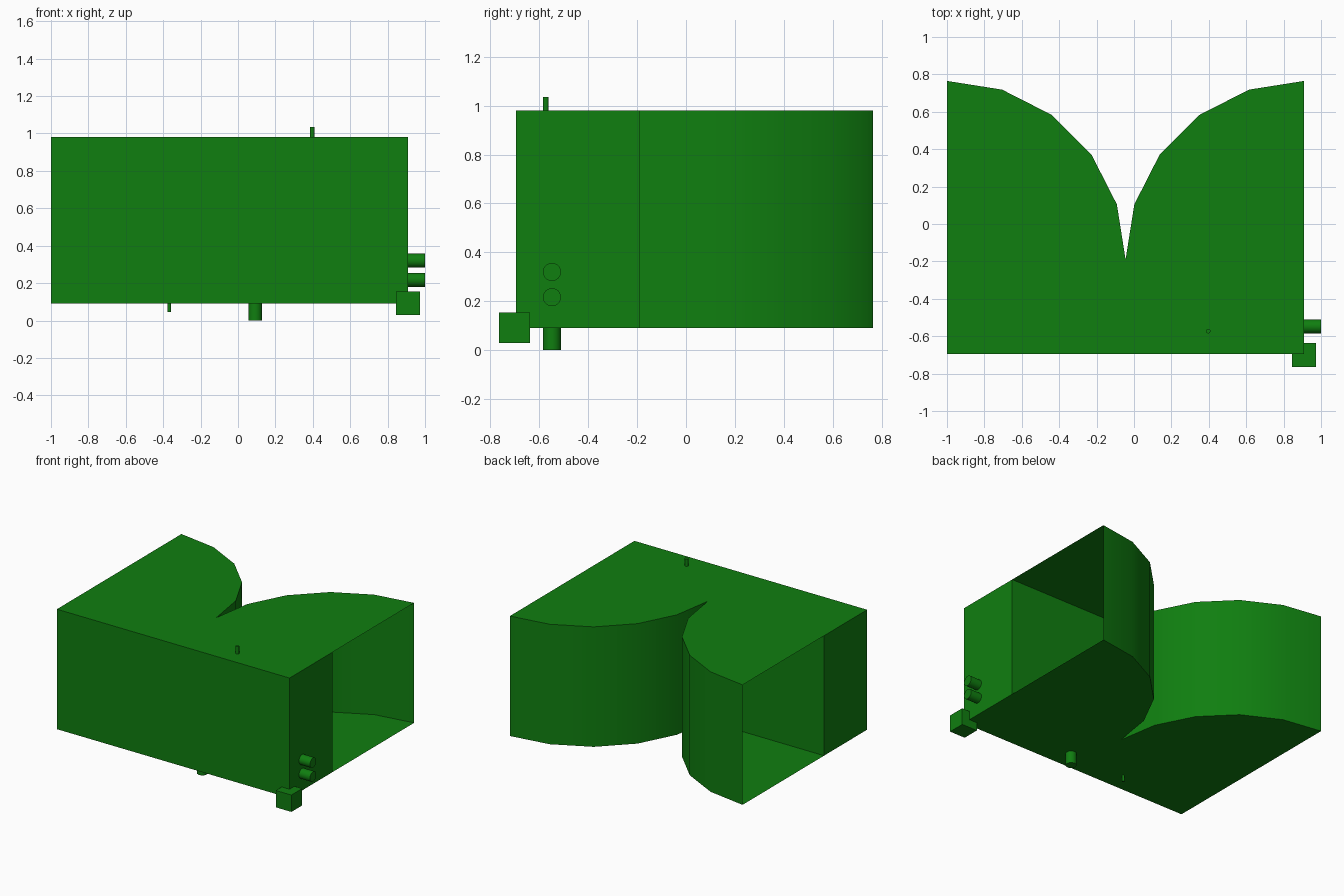
import bpy
import bmesh
from math import cos, sin, pi, radians
from mathutils import Matrix

if "Cube" in bpy.data.objects:
    bpy.data.objects.remove(bpy.data.objects["Cube"], do_unlink=True)

green = bpy.data.materials.new("green")
green.use_nodes = True
green.diffuse_color = (0.005, 0.21, 0.005, 1)
green.node_tree.nodes["Principled BSDF"].inputs["Base Color"].default_value = green.diffuse_color

LEFT, RIGHT, FRONT, MID = -1.0, 0.91, -0.695, -0.19
BOTTOM, TOP = 0.09, 0.98
RADIUS = (RIGHT - LEFT) / 2


def add_object(name, bm, smooth=False):
    mesh = bpy.data.meshes.new(name)
    bm.to_mesh(mesh)
    bm.free()
    mesh.materials.append(green)
    obj = bpy.data.objects.new(name, mesh)
    bpy.context.collection.objects.link(obj)
    if smooth:
        bpy.ops.object.select_all(action="DESELECT")
        obj.select_set(True)
        bpy.context.view_layer.objects.active = obj
        bpy.ops.object.shade_smooth_by_angle(angle=radians(35))
    return obj


def box(name, low, high):
    bm = bmesh.new()
    bmesh.ops.create_cube(bm, size=1)
    for v in bm.verts:
        v.co = [l + (c + 0.5) * (h - l) for l, h, c in zip(low, high, v.co)]
    add_object(name, bm)


def rod(name, centre, radius, length, axis="Z"):
    turn = Matrix.Rotation(pi / 2, 4, "Y") if axis == "X" else Matrix()
    bm = bmesh.new()
    bmesh.ops.create_cone(bm, cap_ends=True, segments=24, radius1=radius, radius2=radius,
                          depth=length, matrix=Matrix.Translation(centre) @ turn)
    add_object(name, bm, True)


def quarter_drum(name, x, side):
    """Open-sided quarter cylinder: curved wall, roof and floor."""
    bm = bmesh.new()
    rings = []
    for z in (BOTTOM, TOP):
        rings.append([bm.verts.new((x - side * RADIUS * cos(a), MID + RADIUS * sin(a), z))
                      for a in (i * pi / 10 for i in range(6))])
        bm.faces.new(rings[-1] + [bm.verts.new((x, MID, z))])
    low, high = rings
    for i in range(5):
        bm.faces.new((low[i], low[i + 1], high[i + 1], high[i]))
    bmesh.ops.recalc_face_normals(bm, faces=bm.faces)
    add_object(name, bm, True)


# Main body: closed front block with two open-ended drums behind it
box("front_block", (LEFT, FRONT, BOTTOM), (RIGHT, MID, TOP))
quarter_drum("left_drum", RIGHT, 1)
quarter_drum("right_drum", LEFT, -1)

# Corner block and small fittings
box("corner_block", (0.845, -0.764, 0.03), (0.973, -0.637, 0.155))
for label, z in (("upper", 0.32), ("lower", 0.217)):
    rod(label + "_side_port", (0.95, -0.548, z), 0.037, 0.1, "X")
rod("bottom_port", (0.092, -0.548, 0.05), 0.037, 0.1)
rod("bottom_pin", (-0.367, -0.55, 0.07), 0.009, 0.05)
rod("top_pin", (0.397, -0.573, 1.005), 0.012, 0.06)
